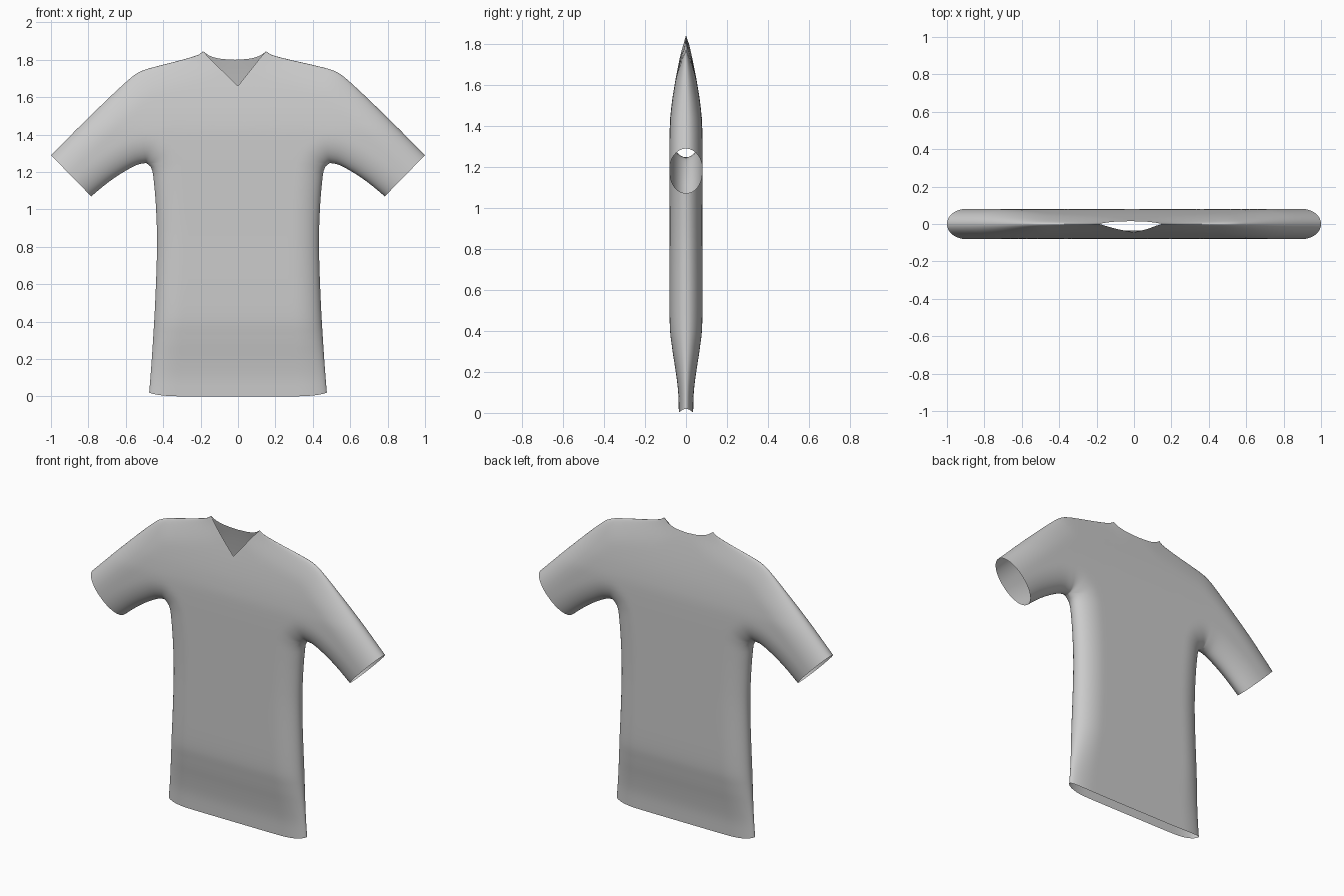
import bpy, bmesh
from math import sin, cos, pi, sqrt
from mathutils import Vector as V

if "Cube" in bpy.data.objects:
    bpy.data.objects.remove(bpy.data.objects["Cube"])


def curve(pts, n):
    """Smooth curve through pts, resampled to n even steps."""
    p = [V(q) for q in pts]
    p = [2 * p[0] - p[1]] + p + [2 * p[-1] - p[-2]]
    fine = []
    for a, b, c, d in zip(p, p[1:], p[2:], p[3:]):
        for k in range(20):
            t = k / 20
            fine.append(0.5 * (2 * b + (c - a) * t + (2 * a - 5 * b + 4 * c - d) * t * t
                               + (3 * b - a - 3 * c + d) * t ** 3))
    fine.append(p[-2])
    run = [0.0]
    for a, b in zip(fine, fine[1:]):
        run.append(run[-1] + (b - a).length)
    out, k = [], 0
    for i in range(n + 1):
        s = run[-1] * i / n
        while k < len(fine) - 2 and run[k + 1] < s:
            k += 1
        f = (s - run[k]) / (run[k + 1] - run[k])
        out.append(fine[k].lerp(fine[k + 1], min(f, 1)))
    return out


NECK, ARM, CUFF, ROWS, SIDE = 10, 24, 44, 24, 44

# Half outline of the shirt as (x, z)
shoulder = curve([(.168, 1.845), (.2, 1.825), (.3, 1.797), (.42, 1.768), (.52, 1.738),
                  (.6, 1.68), (.8, 1.49), (1, 1.29)], CUFF - NECK)
side = curve([(.475, .02), (.461, .2), (.443, .5), (.433, .8), (.438, 1.0),
              (.45, 1.15), (.462, 1.22), (.49, 1.248)], SIDE)
underarm = curve([(.49, 1.248), (.54, 1.238), (.62, 1.195), (.7, 1.14), (.785, 1.07)], CUFF - ARM)
front_neck = curve([(0, 1.66), (.084, 1.752), (.168, 1.845)], NECK)
back_neck = curve([(0, 1.80), (.08, 1.806), (.135, 1.822), (.168, 1.845)], NECK)

# Half depth of the shirt by height as (z, depth)
depth = curve([(0, .035), (.1, .038), (.2, .05), (.32, .068), (.46, .08), (.9, .08), (1.35, .08),
               (1.48, .073), (1.6, .056), (1.72, .033), (1.8, .015), (1.845, .004)], 150)


def max_depth(z):
    for a, b in zip(depth, depth[1:]):
        if z <= b.x:
            return a.y + (b.y - a.y) * (z - a.x) / (b.x - a.x)
    return depth[-1].y


def seam_distance(p):
    best = 9.0
    for line in (shoulder, side, underarm):
        for a, b in zip(line, line[1:]):
            d = b - a
            t = max(0, min(1, (p - a).dot(d) / d.dot(d)))
            best = min(best, (p - a - d * t).length)
    return best


def half_depth(p):
    k = min(1, seam_distance(p) / .145)
    return 0 if k < 1e-4 else max_depth(p.y) * sqrt(1 - (1 - k) ** 2)


def torso_grid():
    grid = []
    for j, s in enumerate(side):
        row = []
        for i in range(ARM + 1):
            k = sin(pi / 2 * i / ARM)
            row.append(V((s.x * k, s.y - .02 * (1 - k ** 8) * (1 - j / SIDE))))
        grid.append(row)
    return grid


def chest_and_sleeve_grid(neck, base):
    low = base + underarm[1:]
    top = neck + shoulder[1:]
    return [[a.lerp(b, (1 - cos(pi * j / ROWS)) / 2) for a, b in zip(low, top)]
            for j in range(ROWS + 1)]


bm = bmesh.new()


def add_grid(grid, face_sign):
    depths = [[half_depth(p) for p in row] for row in grid]
    for mirror in (1, -1):
        verts = []
        for row, hs in zip(grid, depths):
            line = []
            for p, h in zip(row, hs):
                # the neck sits slightly off centre
                lift = max(0, min(1, (p.y - 1.66) / .15)) * max(0, 1 - max(0, p.x - .17) / .3)
                line.append(bm.verts.new((mirror * p.x - .018 * lift, face_sign * h, p.y)))
            verts.append(line)
        for r0, r1 in zip(verts, verts[1:]):
            for i in range(len(r0) - 1):
                quad = (r0[i], r0[i + 1], r1[i + 1], r1[i])
                bm.faces.new(quad if mirror * face_sign < 0 else quad[::-1])


# Front and back panels, welded along the seams
torso = torso_grid()
for neck, sign in ((front_neck, -1), (back_neck, 1)):
    add_grid(torso, sign)
    add_grid(chest_and_sleeve_grid(neck, torso[-1]), sign)
bmesh.ops.remove_doubles(bm, verts=bm.verts, dist=2e-4)
bmesh.ops.recalc_face_normals(bm, faces=bm.faces)

mesh = bpy.data.meshes.new("shirt")
bm.to_mesh(mesh)
bm.free()
shirt = bpy.data.objects.new("shirt", mesh)
bpy.context.collection.objects.link(shirt)
for poly in mesh.polygons:
    poly.use_smooth = True
